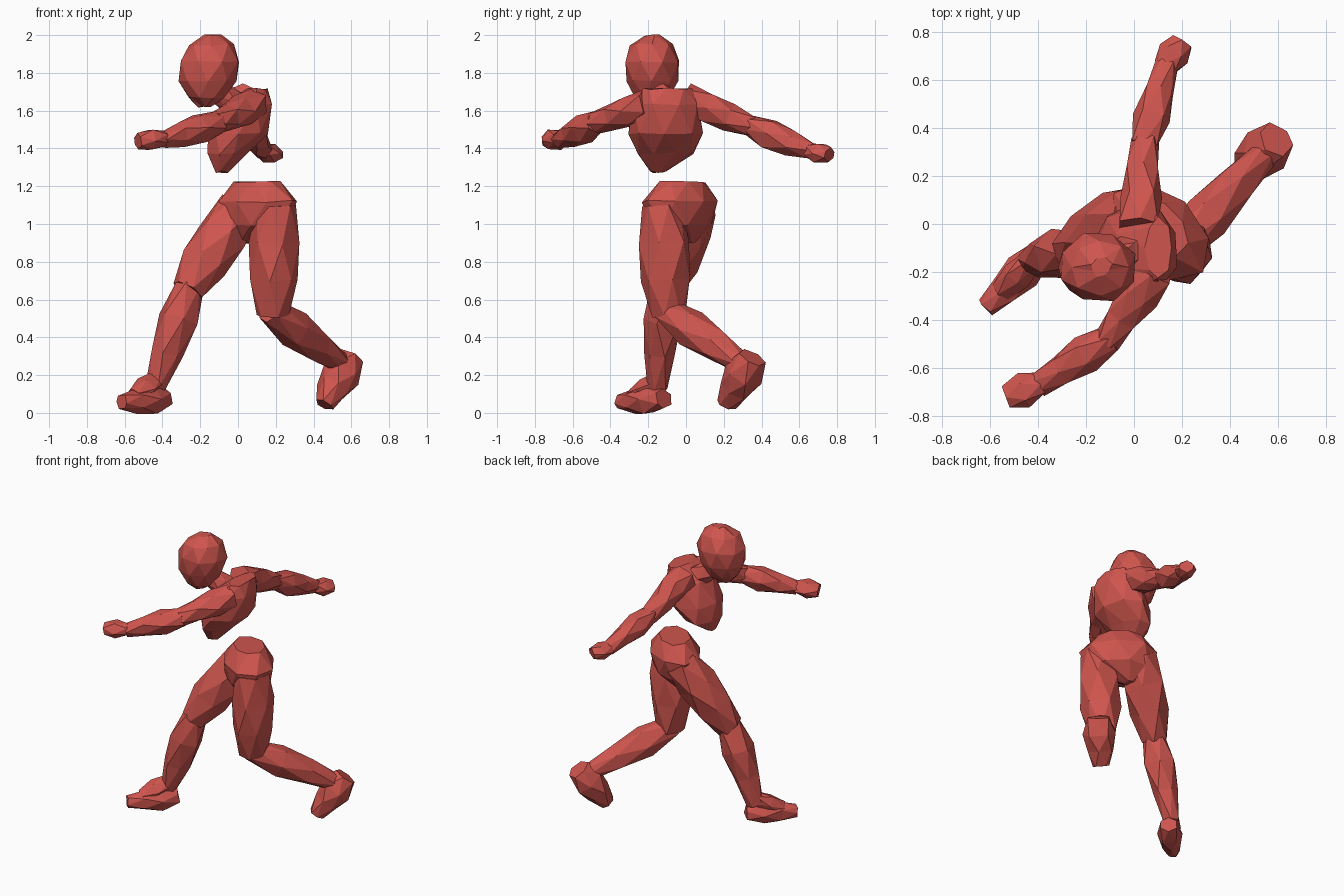
import bpy, bmesh, math, random
from mathutils import Vector

if "Cube" in bpy.data.objects:
    bpy.data.objects.remove(bpy.data.objects["Cube"])

random.seed(4)
red = bpy.data.materials.new("red_clay")
red.diffuse_color = (0.62, 0.09, 0.075, 1)
red.use_nodes = True
red.node_tree.nodes["Principled BSDF"].inputs["Base Color"].default_value = red.diffuse_color
UP = Vector((0, 0, 1))


def skin(name, rings, u, axis, sides):
    """Triangle-faceted skin over rings (centre, radius along u, radius across)."""
    bm = bmesh.new()
    v = axis.cross(u)
    loops = []
    for k, (c, ru, rv) in enumerate(rings):
        loop = []
        for i in range(sides):
            a = 2 * math.pi * (i + 0.5 * k) / sides
            p = c + 1.05 * (u * ru * math.cos(a) + v * rv * math.sin(a))
            p += Vector([random.uniform(-0.006, 0.006) for _ in range(3)])
            loop.append(bm.verts.new(p))
        loops.append(loop)
    for a, b in zip(loops, loops[1:]):
        for i in range(sides):
            j = (i + 1) % sides
            bm.faces.new((a[i], a[j], b[i]))
            bm.faces.new((b[i], a[j], b[j]))
    bm.faces.new(loops[0][::-1])
    bm.faces.new(loops[-1])
    bmesh.ops.recalc_face_normals(bm, faces=bm.faces)
    me = bpy.data.meshes.new(name)
    bm.to_mesh(me)
    bm.free()
    me.materials.append(red)
    bpy.context.collection.objects.link(bpy.data.objects.new(name, me))


def limb(name, start, end, radius, profile, widen=1.0, overlap=0.0):
    """Straight muscle from start to end, radius scaled by the profile."""
    a, b = Vector(start), Vector(end)
    a, b = a.lerp(b, -overlap), b.lerp(a, -overlap)
    axis = (b - a).normalized()
    ref = UP if abs(axis.z) < 0.8 else Vector((0.74, -0.67, 0))
    u = (ref - axis * ref.dot(axis)).normalized()
    n = len(profile) - 1
    skin(name, [(a.lerp(b, k / n), radius * s, radius * s * widen)
                for k, s in enumerate(profile)], u, axis, 6)


def body(name, side, rings):
    """Stack of flat ellipses: x, y, z, half width, half depth."""
    skin(name, [(Vector(r[:3]), r[3], r[4]) for r in rings],
         Vector(side).normalized(), UP, 8)


# Head: egg with a narrow chin
egg = []
for k in range(6):
    t = -math.cos(math.pi * (k + 0.45) / 5.9)
    r = math.sqrt(1 - t * t) * (0.15 + 0.02 * t)
    egg.append((Vector((-0.155 + 0.02 * t, -0.18, 1.81 + 0.195 * t)), r * 1.03, r * 0.95))
skin("head", egg, Vector((1, 0, 0)), UP, 8)
limb("neck", (.04, -.11, 1.6), (-.1, -.15, 1.7), .075, (1, .95, .9))

# Chest narrowing to the belly point, pelvis turned towards the front foot
body("chest", (1, 0, 0), [
    (-.09, -.15, 1.275, .03, .04), (-.06, -.11, 1.375, .105, .15),
    (.0, -.11, 1.48, .155, .185), (.05, -.11, 1.63, .13, .18),
    (.1, -.1, 1.715, .055, .12)])
body("pelvis", (.74, -.67, 0), [
    (.04, 0, .9, .03, .04), (.1, -.03, .99, .19, .13),
    (.1, -.03, 1.12, .235, .155), (.1, -.02, 1.222, .14, .1)])

# Legs: hip, knee, ankle, heel, toe, foot radius
legs = {
    "front": ((0, .05, 1.08), (-.26, -.11, .66), (-.43, -.15, .15),
              (-.385, -.12, .075), (-.615, -.35, .055), .075),
    "back": ((.2, -.13, 1.08), (.185, -.095, .53), (.54, .29, .27),
             (.59, .35, .29), (.455, .215, .045), .1),
}
for which, (hip, knee, ankle, heel, toe, size) in legs.items():
    limb(which + "_thigh", hip, knee, .13, (.8, 1, .95, .65), 1, .03)
    limb(which + "_shin", knee, ankle, .1, (.7, 1, .8, .52), 1, .04)
    limb(which + "_foot", heel, toe, size, (.7, 1, .8, .5), 1.05)
limb("front_instep", (-.42, -.14, .18), (-.55, -.28, .08), .06, (.7, 1, .8))

# Arms: shoulder, elbow, wrist, fingertips
arms = {
    "near": ((.08, -.2, 1.63), (-.11, -.48, 1.535), (-.39, -.665, 1.45), (-.53, -.72, 1.44)),
    "far": ((.02, 0, 1.66), (.045, .34, 1.52), (.13, .655, 1.39), (.2, .76, 1.365)),
}
for which, (shoulder, elbow, wrist, tip) in arms.items():
    limb(which + "_upper_arm", shoulder, elbow, .085, (1, 1, .85, .65), 1, .03)
    limb(which + "_forearm", elbow, wrist, .08, (.7, 1, .8, .55), 1, .04)
    limb(which + "_hand", wrist, tip, .055, (.7, 1, .7), 1.25)
